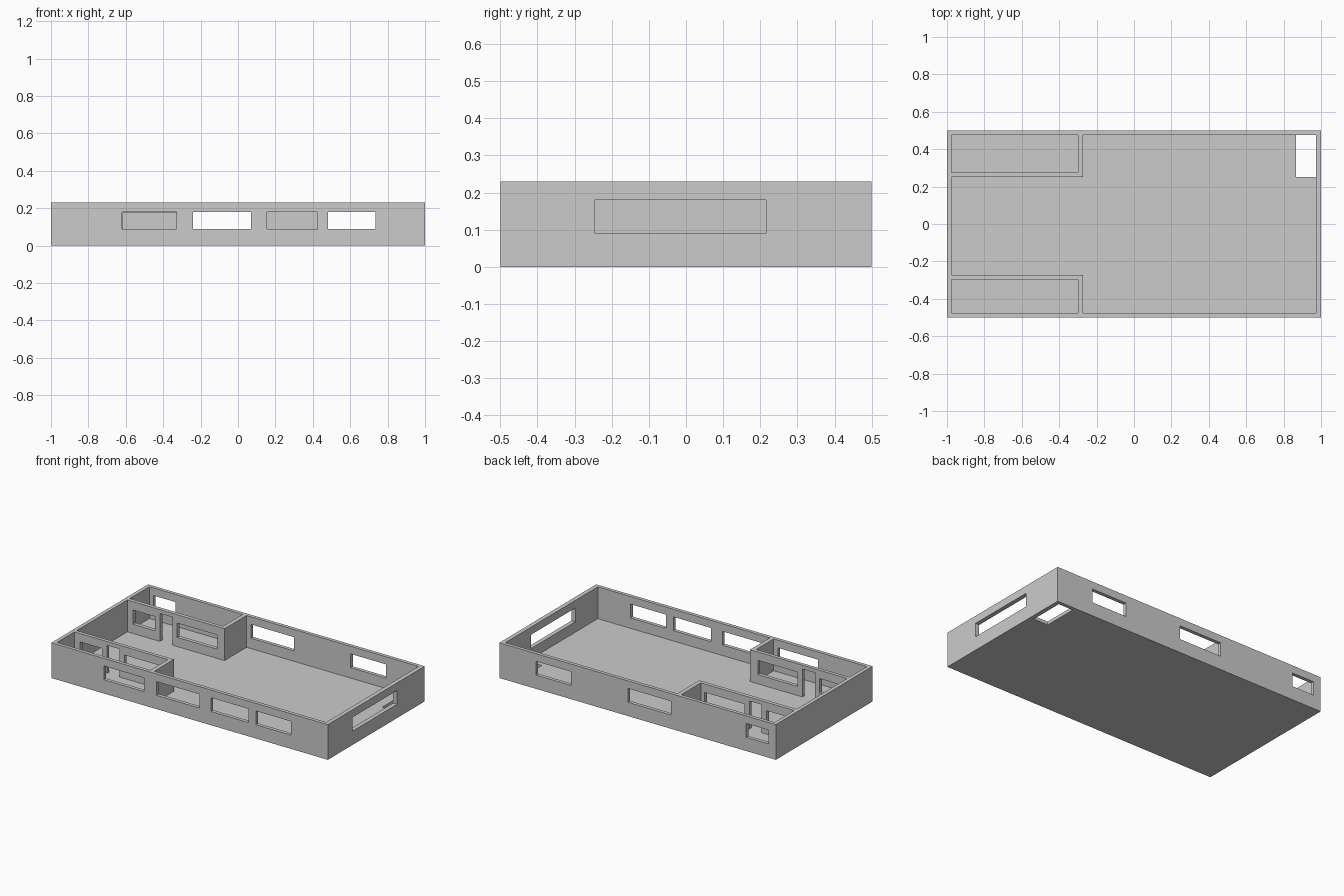
import bpy, bmesh

if "Cube" in bpy.data.objects:
    bpy.data.objects.remove(bpy.data.objects["Cube"])

H, FLOOR = 0.23, 0.022      # wall height, slab top
SILL, HEAD = 0.09, 0.18     # outer window heights


def prism(name, outline, z0, z1):
    """Extrude a flat outline from z0 to z1."""
    bm = bmesh.new()
    face = bm.faces.new([bm.verts.new((x, y, z0)) for x, y in outline])
    top = bmesh.ops.extrude_face_region(bm, geom=[face])["geom"]
    verts = [g for g in top if isinstance(g, bmesh.types.BMVert)]
    bmesh.ops.translate(bm, verts=verts, vec=(0, 0, z1 - z0))
    bmesh.ops.recalc_face_normals(bm, faces=bm.faces)
    me = bpy.data.meshes.new(name)
    bm.to_mesh(me)
    bm.free()
    ob = bpy.data.objects.new(name, me)
    bpy.context.collection.objects.link(ob)
    return ob


def box(name, x0, x1, y0, y1, z0, z1):
    return prism(name, [(x0, y0), (x1, y0), (x1, y1), (x0, y1)], z0, z1)


house = box("house_floor_shell", -1, 1, -0.5, 0.5, 0, H)
cutters = []

# main hall: wide bay on the right, narrow bay between the two rooms
hall = [(-0.975, -0.273), (-0.272, -0.273), (-0.272, -0.477), (0.972, -0.477),
        (0.972, 0.477), (-0.272, 0.477), (-0.272, 0.25), (-0.975, 0.25)]
cutters.append(prism("hall_cutter", hall, FLOOR, 0.4))

# two side rooms
for name, y0, y1 in (("back_room", 0.275, 0.477), ("front_room", -0.477, -0.296)):
    cutters.append(box(name + "_cutter", -0.975, -0.3, y0, y1, FLOOR, 0.4))

# outer windows: front, back and right walls
for x0, x1 in ((-0.62, -0.33), (-0.24, 0.07), (0.155, 0.425), (0.48, 0.735)):
    cutters.append(box("front_window_cutter", x0, x1, -0.6, -0.45, SILL, HEAD))
for x0, x1 in ((-0.945, -0.785), (-0.24, 0.07), (0.48, 0.735)):
    cutters.append(box("back_window_cutter", x0, x1, 0.45, 0.6, SILL, HEAD))
cutters.append(box("right_window_cutter", 0.94, 1.1, -0.245, 0.215, SILL, HEAD))

# each room partition: small window, door, large window
for y0, y1 in ((0.23, 0.3), (-0.32, -0.25)):
    cutters.append(box("small_window_cutter", -0.935, -0.775, y0, y1, 0.082, 0.175))
    cutters.append(box("door_cutter", -0.74, -0.65, y0, y1, FLOOR, 0.205))
    cutters.append(box("large_window_cutter", -0.615, -0.328, y0, y1, 0.082, 0.175))

# stairwell opening in the slab
cutters.append(box("stairwell_cutter", 0.867, 0.972, 0.25, 0.477, -0.1, 0.1))

for c in cutters:
    m = house.modifiers.new(c.name, "BOOLEAN")
    m.operation, m.solver, m.object = "DIFFERENCE", "EXACT", c
    c.hide_render = True
    c.hide_set(True)
